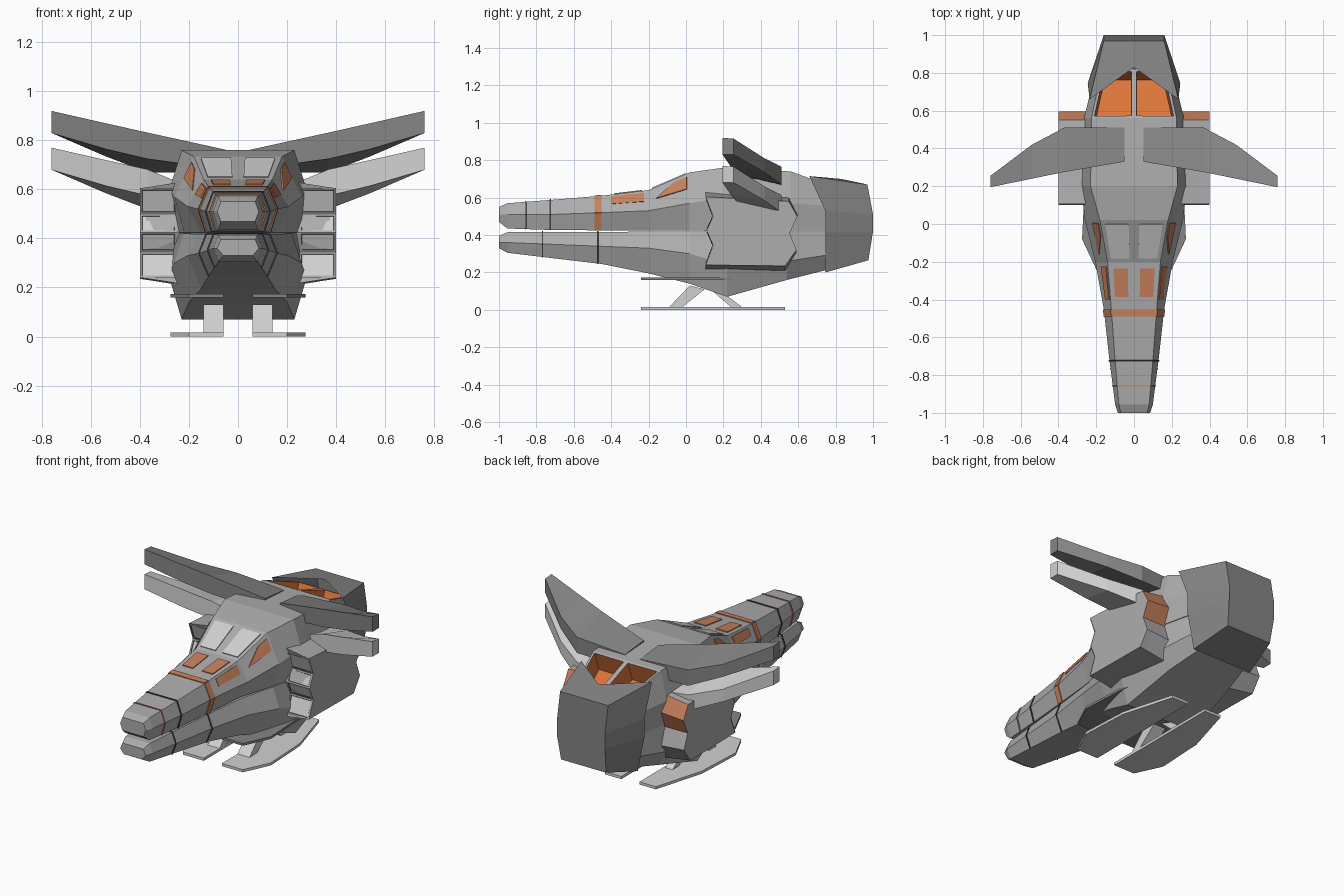
import bpy, bmesh
from mathutils import Vector

if "Cube" in bpy.data.objects:
    bpy.data.objects.remove(bpy.data.objects["Cube"])


def mat(name, *rgb):
    m = bpy.data.materials.new(name)
    m.diffuse_color = [((c + 0.055) / 1.055) ** 2.4 for c in rgb] + [1]
    m.use_nodes = True
    m.node_tree.nodes["Principled BSDF"].inputs["Base Color"].default_value = m.diffuse_color
    return m


HULL = mat("hull_grey", .68, .68, .68)
LIGHT = mat("light_grey", .82, .82, .82)
DARK = mat("dark_grey", .52, .52, .52)
SEAM = mat("seam_grey", .27, .27, .27)
ORANGE = mat("orange", .87, .46, .23)
TINT = mat("tinted_orange", .78, .50, .36)


def finish(name, bm, mats, mirror=False):
    bmesh.ops.recalc_face_normals(bm, faces=bm.faces)
    me = bpy.data.meshes.new(name)
    bm.to_mesh(me)
    bm.free()
    for m in mats:
        me.materials.append(m)
    ob = bpy.data.objects.new(name, me)
    bpy.context.collection.objects.link(ob)
    if mirror:
        ob.modifiers.new("mirror", 'MIRROR')
    return ob


def skin(rings, caps=(True, True)):
    """Bridge closed rings of 3D points."""
    bm = bmesh.new()
    vs = [[bm.verts.new(p) for p in r] for r in rings]
    n = len(rings[0])
    for a, b in zip(vs, vs[1:]):
        for k in range(n):
            bm.faces.new((a[k], a[(k + 1) % n], b[(k + 1) % n], b[k]))
    for on, r in zip(caps, (vs[0], vs[-1])):
        if on:
            bm.faces.new(r)
    bmesh.ops.recalc_face_normals(bm, faces=bm.faces)
    return bm


def section(y, xt, zt, xw, zw, xb, zb):
    """Half cross-section from top centre to bottom centre."""
    return [(0, y, zt), (xt, y, zt), (xw, y, zw), (xb, y, zb), (0, y, zb)]


def whole(half):
    return half + [(-x, y, z) for x, y, z in half[-2:0:-1]]


def patch(name, secs, y0, y1, j, u0, u1, m, taper=0):
    """Thin mirrored plate lying on strip j of a lofted hull."""
    i = max(k for k in range(len(secs) - 1) if secs[k][0][1] <= y0 + 1e-6)
    a, b = secs[i], secs[i + 1]

    def at(u, y):
        v = (y - a[0][1]) / (b[0][1] - a[0][1])
        p = Vector(a[j]).lerp(Vector(a[j + 1]), u)
        q = Vector(b[j]).lerp(Vector(b[j + 1]), u)
        return p.lerp(q, v)
    c = [at(u0, y0 + taper), at(u1, y0), at(u1, y1), at(u0, y1)]
    n = (c[2] - c[0]).cross(c[3] - c[1]).normalized()
    mid = sum(c, Vector()) / 4
    if n.dot(mid - Vector((0, mid.y, (a[0][2] + a[4][2]) / 2))) < 0:
        n = -n
    finish(name, skin([[p - n * .003 for p in c], [p + n * .005 for p in c]]), [m], True)


def prism(name, pts, axis, lo, hi, m):
    """Extrude a flat outline along x or z, mirrored to both sides."""
    put = (lambda p, t: (t, p[0], p[1])) if axis == 'x' else (lambda p, t: (p[0], p[1], t))
    return finish(name, skin([[put(p, t) for p in pts] for t in (lo, hi)]), [m], True)


# Upper hull with two sunken orange vents at the back
upper = [section(*s) for s in (
    (-1, .07, .55, .085, .51, .07, .47),
    (-.955, .08, .57, .10, .51, .08, .435),
    (-.72, .10, .588, .13, .51, .105, .427),
    (-.45, .12, .61, .16, .52, .13, .425),
    (-.2, .14, .64, .205, .53, .155, .425),
    (.02, .18, .735, .26, .57, .22, .425),
    (.2, .23, .76, .28, .60, .26, .42),
    (.56, .225, .74, .265, .57, .25, .42),
    (.82, .17, .645, .20, .55, .19, .42))]
bm = skin([whole(s) for s in upper])
vents = [f for f in bm.faces if f.normal.z > .7 and f.calc_center_median().y > .6
         and f.calc_center_median().z > .6]
bmesh.ops.inset_individual(bm, faces=vents, thickness=.02, depth=0)
walls = bmesh.ops.inset_individual(bm, faces=vents, thickness=.003, depth=-.12)["faces"]
for f in vents + walls:
    f.material_index = 1
finish("upper_hull", bm, [HULL, ORANGE])

# Lower hull and belly
lower = [section(*s) for s in (
    (-1, .07, .395, .085, .36, .06, .33),
    (-.955, .08, .415, .10, .36, .08, .305),
    (-.45, .13, .417, .16, .34, .12, .245),
    (-.2, .16, .418, .205, .33, .15, .195),
    (.02, .22, .42, .26, .30, .20, .14),
    (.22, .26, .42, .28, .24, .23, .07),
    (.54, .25, .42, .265, .26, .20, .16),
    (.80, .19, .42, .20, .30, .15, .225))]
finish("lower_hull", skin([whole(s) for s in lower]), [HULL])

# Rear engine cowl with V-notched front edge
cowl = [[(0, .83, .70), (.235, .66, .715), (.245, .745, .53), (.245, .745, .42),
         (.20, .745, .20), (0, .745, .20)],
        [(0, .97, .67), (.16, .97, .67), (.16, 1, .51), (.16, 1, .42),
         (.15, .975, .265), (0, .975, .265)]]
finish("rear_cowl", skin([whole(h) for h in cowl], (False, True)), [DARK])

# Cockpit windows
patch("windscreen", upper, -.18, .0, 0, .16, .86, LIGHT)
patch("side_window", upper, -.16, .005, 1, .12, .52, TINT, .10)
patch("front_top_window", upper, -.385, -.235, 0, .24, .80, TINT)
patch("front_side_window", upper, -.40, -.225, 1, .12, .55, TINT)

# Bands and seams around both noses
for j in range(3):
    patch("orange_band", upper, -.49 + .001, -.452, j, 0, 1, TINT)
    patch("upper_seam", upper, -.722 - .006, -.721, j, 0, 1, SEAM)
    patch("nose_stripe", upper, -.86, -.854, j, 0, 1, TINT)
    for y in (-.77, -.475):
        patch("lower_seam", lower, y, y + .006, j, 0, 1, SEAM)

# Side pods: zigzag ends, framed intake cells, orange upper exhaust
outline = [(.105, .605), (.145, .50), (.11, .425), (.145, .345), (.105, .24),
           (.53, .235), (.59, .32), (.555, .41), (.595, .50), (.55, .58)]
bm = skin([[(.22, y, .42 + (z - .42) * 1.15) for y, z in outline],
           [(.36, y, .42 + (z - .42) * 1.03) for y, z in outline],
           [(.40, y, z) for y, z in outline]])
for f in bm.faces:
    if f.normal.y > .3 and f.calc_center_median().z > .41 and abs(f.normal.x) < .5:
        f.material_index = 1
finish("side_pod", bm, [HULL, TINT], True)
front = outline[:5]
for k in range(4):
    (ya, za), (yb, zb) = front[k], front[k + 1]
    bm = bmesh.new()
    cell = bm.faces.new([bm.verts.new(p) for p in (
        (.25, ya - .004, za), (.40, ya - .004, za), (.40, yb - .004, zb), (.25, yb - .004, zb))])
    bm.normal_update()
    if cell.normal.y > 0:
        cell.normal_flip()
    bmesh.ops.inset_individual(bm, faces=[cell], thickness=.012, depth=0)
    rim = bmesh.ops.inset_individual(bm, faces=[cell], thickness=.003, depth=-.003)["faces"]
    cell.material_index = 1
    for f in rim:
        f.material_index = 2
    finish("intake_cell", bm, [HULL, LIGHT, SEAM], True)

# Two pairs of swept wings: x, then front and back edges as (y, bottom, top)
stations = [(.05, .33, .68, .762, .51, .665, .745),
            (.37, .275, .725, .832, .51, .67, .765),
            (.54, .24, .765, .87, .42, .735, .81),
            (.76, .195, .83, .92, .255, .83, .915)]


def wing(name, dz, root, m):
    rings = []
    for k, (x, yf, bf, tf, yb, bb, tb) in enumerate(stations):
        x = root if k == 0 else x
        rings.append([(x, yf, bf + dz), (x, yf, tf + dz), (x, yb, tb + dz), (x, yb, bb + dz)])
    finish(name, skin(rings), [m], True)


wing("upper_wing", 0, .05, DARK)
wing("lower_wing", -.15, .2, LIGHT)

# Landing gear: bay doors, skids and struts
skid = [(.06, -.24), (.20, -.24), (.275, -.08), (.26, .22), (.17, .53), (.06, .53)]
prism("bay_door", skid, 'z', .16, .174, DARK)
prism("skid", skid, 'z', 0, .016, LIGHT)
prism("front_strut", [(.02, .13), (.10, .11), (-.02, .015), (-.09, .015)], 'x', .06, .14, LIGHT)
prism("rear_strut", [(.12, .12), (.20, .09), (.30, .015), (.24, .015)], 'x', .07, .12, LIGHT)
